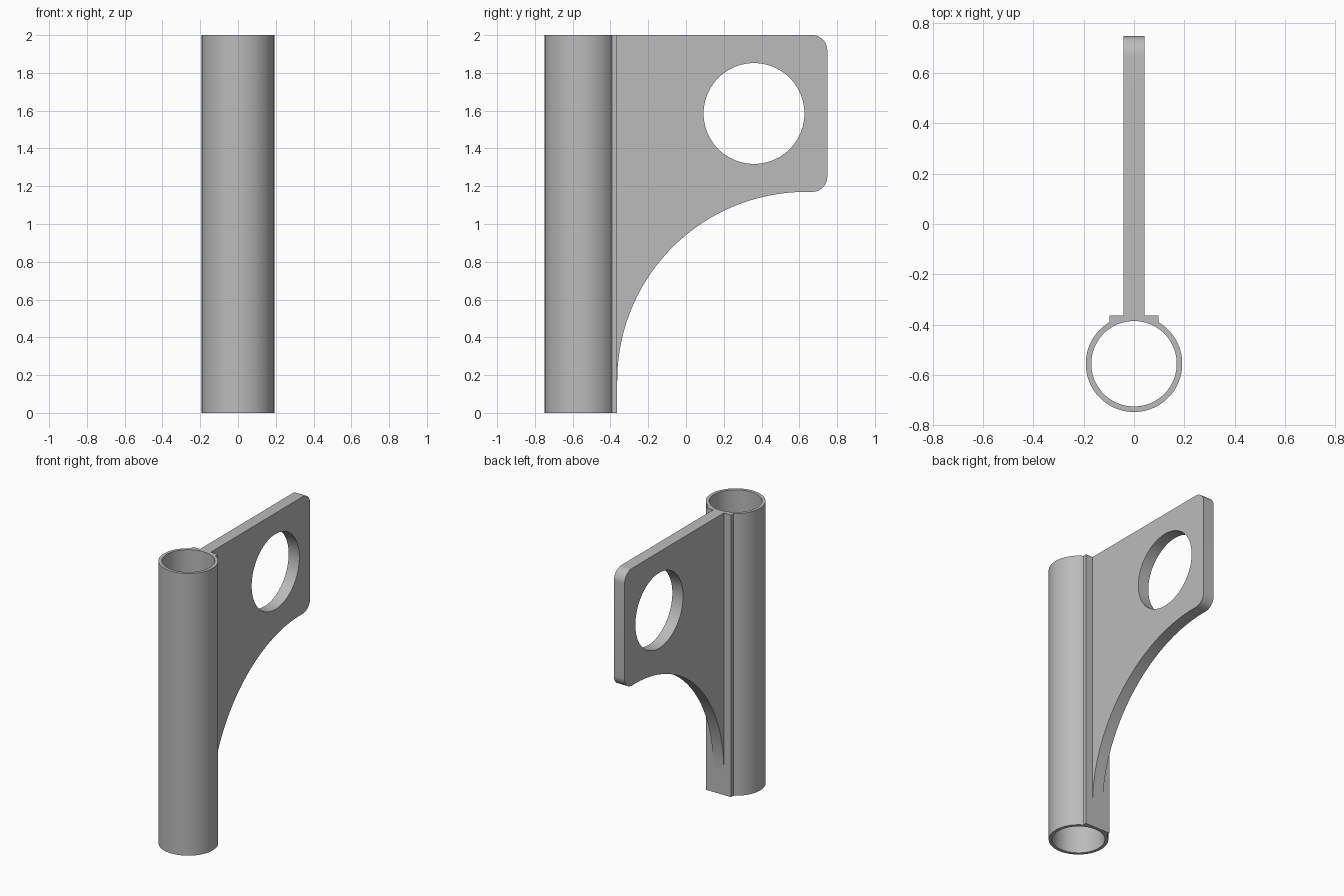
import bpy, bmesh
from math import sin, cos, asin, pi, radians
from mathutils import Matrix

cube = bpy.data.objects.get("Cube")
if cube:
    bpy.data.objects.remove(cube, do_unlink=True)

grey = bpy.data.materials.new("plain grey")
grey.use_nodes = True
colour = (0.5, 0.5, 0.5, 1)
grey.diffuse_color = colour
grey.node_tree.nodes["Principled BSDF"].inputs["Base Color"].default_value = colour


def arc(cx, cy, r, start, end, steps):
    """Points on an arc, angles in radians."""
    angles = [start + (end - start) * i / steps for i in range(steps + 1)]
    return [(cx + r * cos(a), cy + r * sin(a)) for a in angles]


def extrude_profile(name, loops, half_depth, matrix):
    """Solid from an outline followed by its holes."""
    curve = bpy.data.curves.new(name + " profile", 'CURVE')
    curve.dimensions = '2D'
    curve.fill_mode = 'BOTH'
    curve.extrude = half_depth
    for loop in loops:
        spline = curve.splines.new('POLY')
        spline.points.add(len(loop) - 1)
        for point, (x, y) in zip(spline.points, loop):
            point.co = (x, y, 0, 1)
        spline.use_cyclic_u = True
    temp = bpy.data.objects.new(name + " temp", curve)
    mesh = bpy.data.meshes.new_from_object(temp)
    bpy.data.objects.remove(temp)
    bpy.data.curves.remove(curve)

    bm = bmesh.new()
    bm.from_mesh(mesh)
    bmesh.ops.remove_doubles(bm, verts=bm.verts, dist=0.0002)
    bm.transform(matrix)
    bmesh.ops.recalc_face_normals(bm, faces=bm.faces)
    bm.to_mesh(mesh)
    bm.free()
    mesh.name = name
    mesh.materials.clear()
    mesh.materials.append(grey)
    obj = bpy.data.objects.new(name, mesh)
    bpy.context.collection.objects.link(obj)
    bpy.ops.object.select_all(action='DESELECT')
    obj.select_set(True)
    bpy.context.view_layer.objects.active = obj
    bpy.ops.object.shade_smooth_by_angle(angle=radians(30))
    return obj


# Hollow tube with a flat mounting pad along its back
tube_y, outer, inner, pad = -0.556, 0.192, 0.17, 0.098
pad_back = tube_y + outer
side = asin(pad / outer)
outline = arc(0, tube_y, outer, pi / 2 + side, 2.5 * pi - side, 72)
outline += [(pad, pad_back), (-pad, pad_back)]
bore = arc(0, tube_y, inner, 0, 2 * pi, 80)[:-1]
extrude_profile("tube", [outline, bore], 1, Matrix.Translation((0, 0, 1)))

# Curved gusset plate with a round hole, drawn in the y-z plane
back, low, top, corner, sweep = 0.748, 1.17, 2, 0.08, 1.0
outline = arc(pad_back + sweep, low - sweep, sweep, pi, pi / 2, 48)
outline += arc(back - corner, low + corner, corner, -pi / 2, 0, 10)
outline += arc(back - corner, top - corner, corner, 0, pi / 2, 10)
outline += [(pad_back, top)]
hole = arc(0.36, 1.585, 0.267, 0, 2 * pi, 80)[:-1]
to_side = Matrix(((0, 0, 1, 0), (1, 0, 0, 0), (0, 1, 0, 0), (0, 0, 0, 1)))
extrude_profile("gusset_plate", [outline, hole], 0.042, to_side)
